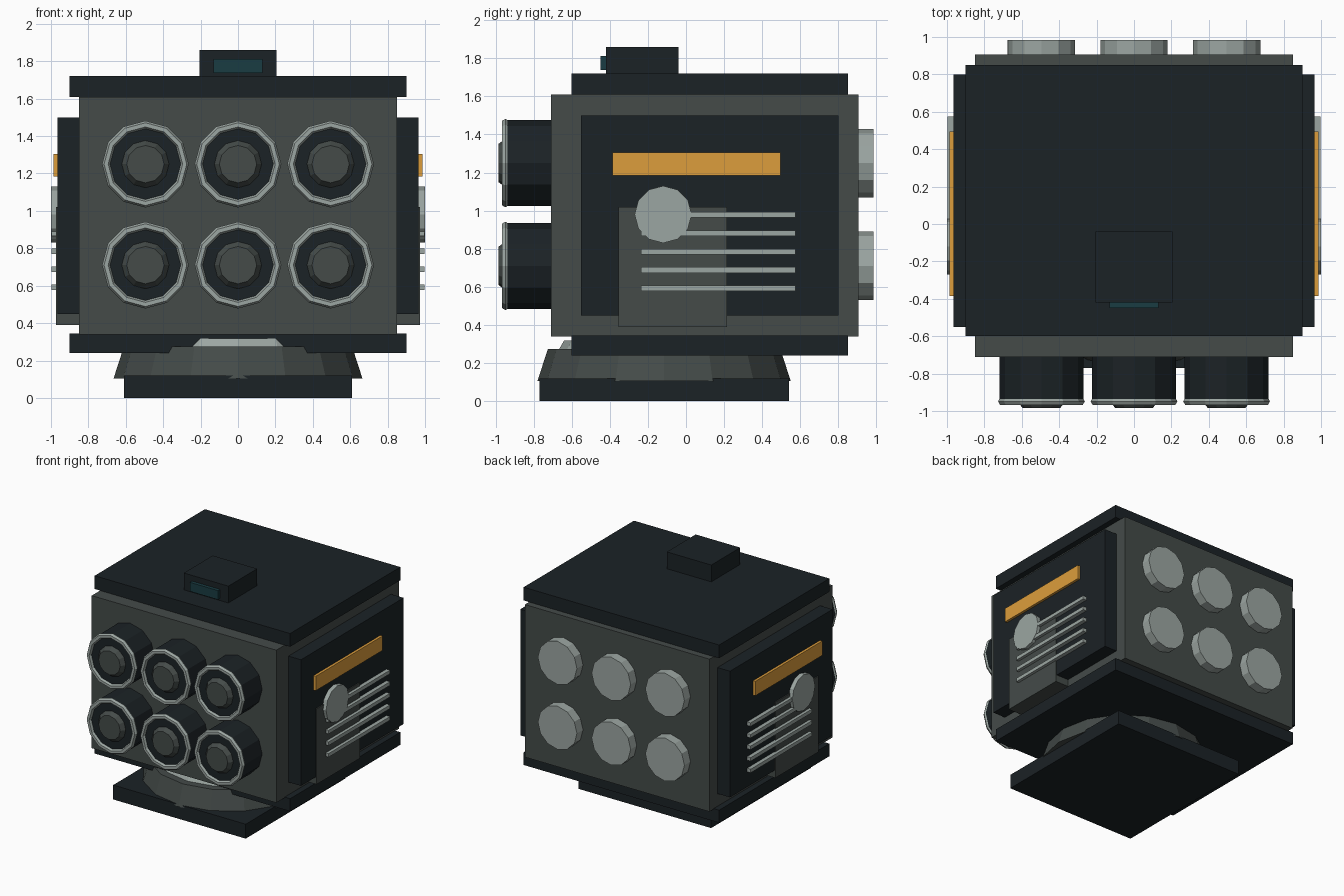
import bpy
from math import pi

if "Cube" in bpy.data.objects:
    bpy.data.objects.remove(bpy.data.objects["Cube"])


def material(name, rgb):
    m = bpy.data.materials.new(name)
    m.diffuse_color = (*rgb, 1)
    m.use_nodes = True
    m.node_tree.nodes["Principled BSDF"].inputs["Base Color"].default_value = m.diffuse_color
    return m


DARK = material("dark_metal", (0.011, 0.016, 0.019))
BODY = material("body_grey", (0.058, 0.07, 0.066))
LIGHT = material("light_metal", (0.33, 0.38, 0.36))
AMBER = material("amber", (0.72, 0.34, 0.045))
TEAL = material("teal_glass", (0.01, 0.045, 0.055))


def finish(name, mat):
    ob = bpy.context.object
    ob.name = name
    ob.data.materials.append(mat)
    return ob


def box(name, x, y, z, mat):
    """Box from (min, max) ranges on each axis."""
    bpy.ops.mesh.primitive_cube_add(size=1, location=[sum(r) / 2 for r in (x, y, z)])
    ob = finish(name, mat)
    ob.scale = [r[1] - r[0] for r in (x, y, z)]
    bpy.ops.object.transform_apply(location=False, rotation=False, scale=True)
    return ob


ROT = {'x': (0, pi / 2, 0), 'y': (pi / 2, 0, 0), 'z': (0, 0, 0)}


def cone(name, loc, r1, r2, depth, axis, mat, sides=12):
    bpy.ops.mesh.primitive_cone_add(vertices=sides, radius1=r1, radius2=r2,
                                    depth=depth, location=loc, rotation=ROT[axis])
    return finish(name, mat)


def ring(name, loc, major, minor, axis, mat, sides=12):
    bpy.ops.mesh.primitive_torus_add(major_radius=major, minor_radius=minor,
                                     major_segments=sides, minor_segments=6,
                                     location=loc, rotation=ROT[axis])
    return finish(name, mat)


# Base and turntable
box("base_plate", (-0.61, 0.61), (-0.77, 0.54), (0, 0.12), DARK)
cone("turntable", (0, -0.115, 0.19), 0.665, 0.61, 0.17, 'z', BODY, 16)
ring("turntable_ring", (0, -0.115, 0.275), 0.5, 0.05, 'z', LIGHT, 16)

# Main housing with top and bottom plates
box("housing", (-0.85, 0.85), (-0.71, 0.905), (0.34, 1.61), BODY)
box("bottom_plate", (-0.9, 0.9), (-0.6, 0.85), (0.24, 0.345), DARK)
box("top_plate", (-0.9, 0.9), (-0.6, 0.85), (1.61, 1.72), DARK)

# Sensor on the roof
box("sensor_box", (-0.205, 0.205), (-0.42, -0.04), (1.71, 1.86), DARK)
box("sensor_lens", (-0.13, 0.13), (-0.448, -0.41), (1.738, 1.813), TEAL)

# Launch tubes at the front, caps at the back
for z in (0.71, 1.25):
    for x in (-0.495, 0, 0.495):
        cone("launch_tube", (x, -0.82, z), 0.225, 0.225, 0.26, 'y', DARK)
        ring("tube_rim", (x, -0.948, z), 0.21, 0.022, 'y', LIGHT)
        cone("tube_nose", (x, -0.965, z), 0.13, 0.1, 0.04, 'y', BODY)
        cone("rear_cap", (x, 0.94, z), 0.18, 0.18, 0.09, 'y', LIGHT)

# Side panels and their details, on both sides
for s, side in ((-1, "left"), (1, "right")):
    def side_box(name, x, y, z, mat):
        box(f"{side}_{name}", sorted((s * x[0], s * x[1])), y, z, mat)

    side_box("panel", (0.84, 0.965), (-0.55, 0.8), (0.45, 1.5), DARK)
    side_box("bracket", (0.84, 0.973), (-0.355, 0.215), (0.39, 1.02), BODY)
    side_box("stripe", (0.95, 0.986), (-0.385, 0.495), (1.185, 1.305), AMBER)
    for i in range(5):
        z = 0.592 + i * 0.0965
        side_box("vent_slat", (0.96, 0.998), (-0.235, 0.575), (z - 0.015, z + 0.015), LIGHT)
    cone(f"{side}_pivot", (s * 0.975, -0.12, 0.98), 0.15, 0.15, 0.05, 'x', LIGHT)
